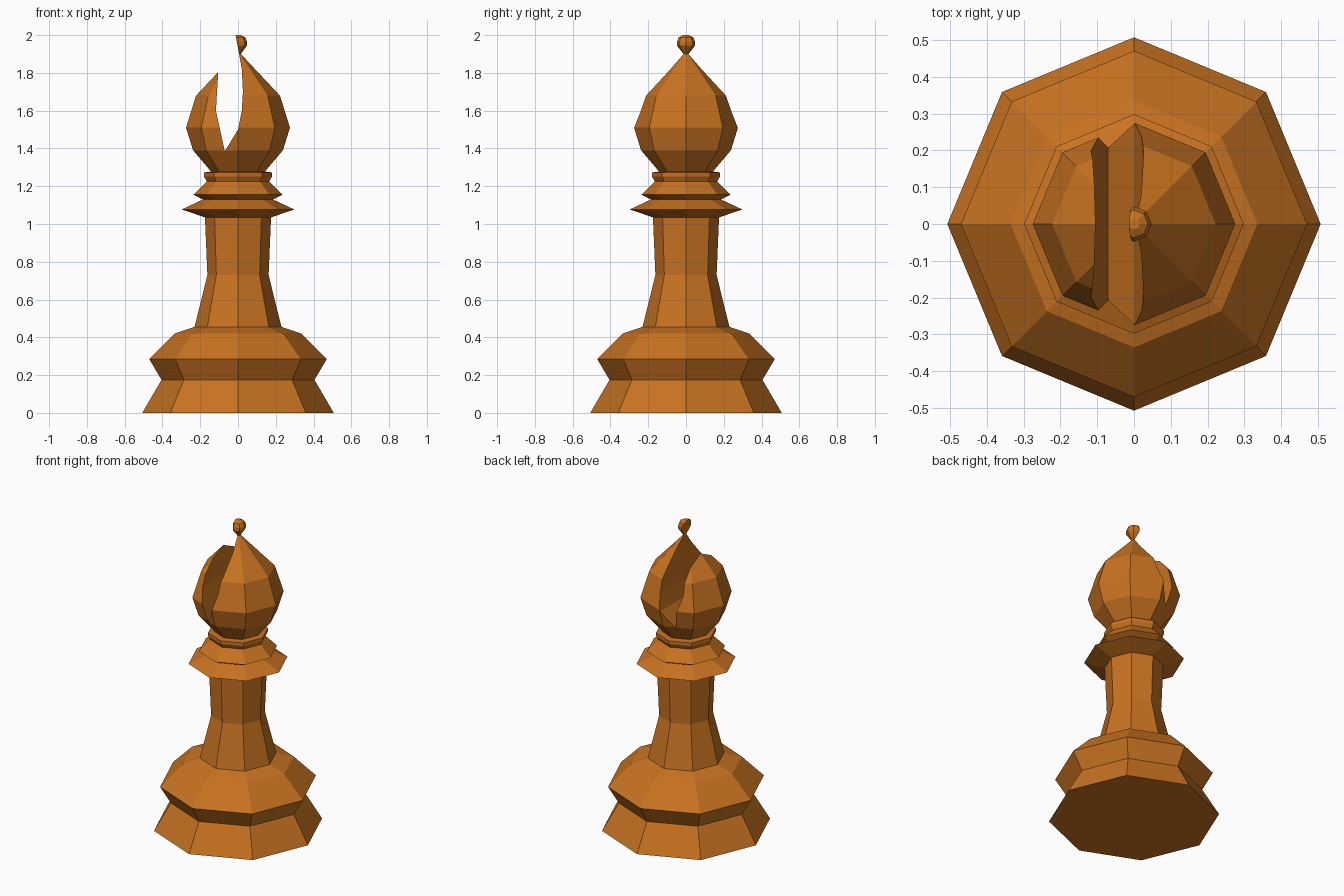
import bpy, bmesh
from math import cos, sin, tau

if "Cube" in bpy.data.objects:
    bpy.data.objects.remove(bpy.data.objects["Cube"])

SIDES = 8

wood = bpy.data.materials.new("warm_wood")
wood.diffuse_color = (0.58, 0.17, 0.015, 1)
wood.use_nodes = True
wood.node_tree.nodes["Principled BSDF"].inputs["Base Color"].default_value = wood.diffuse_color


def add_object(name, bm):
    bmesh.ops.recalc_face_normals(bm, faces=bm.faces)
    mesh = bpy.data.meshes.new(name)
    bm.to_mesh(mesh)
    bm.free()
    mesh.materials.append(wood)
    obj = bpy.data.objects.new(name, mesh)
    bpy.context.collection.objects.link(obj)
    return obj


def loft(name, rings):
    """Skin a list of equal-sized point rings and cap both ends."""
    bm = bmesh.new()
    rings = [[bm.verts.new(p) for p in ring] for ring in rings]
    n = len(rings[0])
    for low, high in zip(rings, rings[1:]):
        for i in range(n):
            j = (i + 1) % n
            bm.faces.new((low[i], low[j], high[j], high[i]))
    bm.faces.new(rings[0][::-1])
    bm.faces.new(rings[-1])
    return add_object(name, bm)


def turned(name, profile):
    """Octagonal turned part from (radius, height) points."""
    return loft(name, [[(r * cos(tau * i / SIDES), r * sin(tau * i / SIDES), z)
                        for i in range(SIDES)] for r, z in profile])


# Stepped foot
turned("base", [(0.507, 0), (0.405, 0.175), (0.47, 0.285), (0.335, 0.42), (0.23, 0.455)])

# Tapered column
turned("stem", [(0.23, 0.455), (0.162, 0.73), (0.175, 1.035)])

# Rings under the head
turned("collar", [(0.175, 1.035), (0.298, 1.077), (0.185, 1.13), (0.235, 1.155),
                  (0.165, 1.225), (0.18, 1.252), (0.18, 1.273), (0.14, 1.278)])

# Bulbous head with its small finial
head = turned("head", [(0.14, 1.275), (0.238, 1.39), (0.275, 1.51), (0.222, 1.68),
                       (0.015, 1.9), (0.048, 1.945), (0.048, 1.965),
                       (0.038, 1.988), (0.015, 2.0)])

# Curved slot through the head, front to back
slot = [(-0.07, 1.385), (0.0, 1.50), (0.02, 1.60), (0.026, 1.70), (0.02, 1.82),
        (0.006, 1.90), (-0.013, 2.0), (-0.02, 2.1), (-0.09, 2.1),
        (-0.105, 1.80), (-0.117, 1.60)]
cutter = loft("slot_cutter", [[(x, y, z) for x, z in slot] for y in (-0.5, 0.5)])
cutter.hide_render = True
cutter.hide_viewport = True

cut = head.modifiers.new("slot", 'BOOLEAN')
cut.operation = 'DIFFERENCE'
cut.solver = 'EXACT'
cut.object = cutter
